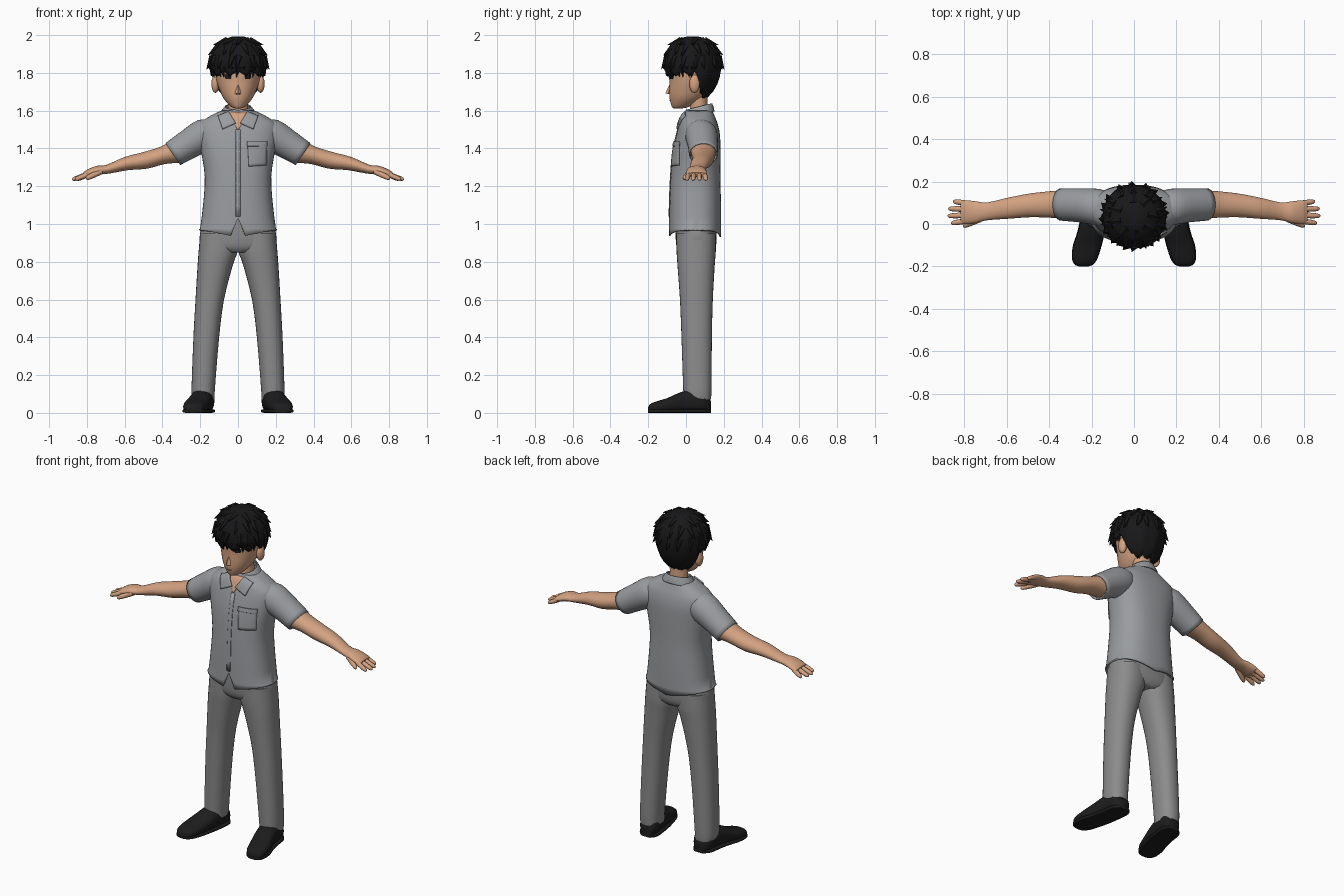
import bpy, bmesh, math, random
from math import sin, cos, pi
from mathutils import Vector, Matrix
from mathutils.bvhtree import BVHTree

if "Cube" in bpy.data.objects:
    bpy.data.objects.remove(bpy.data.objects["Cube"])
random.seed(4)


def material(name, r, g, b):
    m = bpy.data.materials.new(name)
    m.use_nodes = True
    m.diffuse_color = (r, g, b, 1)
    m.node_tree.nodes["Principled BSDF"].inputs["Base Color"].default_value = (r, g, b, 1)
    return m


SHIRT = material("shirt grey", .32, .335, .35)
PANTS = material("trouser grey", .26, .26, .265)
SKIN = material("skin", .65, .36, .22)
HAIR = material("hair black", .009, .009, .01)
SHOE = material("shoe black", .012, .012, .012)
EYE = material("eye dark", .01, .015, .025)


def finish(name, bm, mat, mirror=False, thick=0, angle=50):
    """Turn a bmesh into a smooth shaded object."""
    bmesh.ops.recalc_face_normals(bm, faces=bm.faces)
    mesh = bpy.data.meshes.new(name)
    bm.to_mesh(mesh)
    bm.free()
    mesh.materials.append(mat)
    ob = bpy.data.objects.new(name, mesh)
    bpy.context.collection.objects.link(ob)
    bpy.ops.object.select_all(action='DESELECT')
    ob.select_set(True)
    bpy.context.view_layer.objects.active = ob
    bpy.ops.object.shade_smooth_by_angle(angle=math.radians(angle))
    if thick:
        s = ob.modifiers.new("thickness", 'SOLIDIFY')
        s.thickness, s.offset = thick, -1
    if mirror:
        ob.modifiers.new("mirror", 'MIRROR')
    return ob


def spline(rows, steps):
    """Pass a smooth curve through the rows."""
    out = []
    for i in range(len(rows) - 1):
        a, b, c, d = (rows[min(max(i + k, 0), len(rows) - 1)] for k in (-1, 0, 1, 2))
        for s in range(steps):
            t = s / steps
            out.append([q + t / 2 * (r - p + t * (2*p - 5*q + 4*r - w + t * (3*(q - r) + w - p)))
                        for p, q, r, w in zip(a, b, c, d)])
    return out + [list(rows[-1])]


def loft(rings, u=(1, 0, 0), v=(0, 1, 0), power=2, n=32, steps=3, closed=True):
    """Skin rings of (x, y, z, radius along u, radius along v)."""
    bm = bmesh.new()
    u, v = Vector(u), Vector(v)
    loops = []
    for x, y, z, ru, rv in spline(rings, steps):
        loop = []
        for k in range(n):
            a = 2 * pi * k / n
            c, s = (math.copysign(abs(f(a)) ** (2 / power), f(a)) for f in (cos, sin))
            loop.append(bm.verts.new(Vector((x, y, z)) + u * c * ru + v * s * rv))
        loops.append(loop)
    for p, q in zip(loops, loops[1:]):
        for k in range(n):
            j = (k + 1) % n
            bm.faces.new((p[k], p[j], q[j], q[k]))
    if closed:
        bm.faces.new(loops[0])
        bm.faces.new(loops[-1])
    return bm


def upright(rows):
    """Rows of (z, back and front y, half width) become centred rings."""
    return [(0, (y0 + y1) / 2, z, w, (y1 - y0) / 2) for z, y0, y1, w in rows]


def surface(ob):
    m = ob.data
    return BVHTree.FromPolygons([p.co for p in m.vertices], [p.vertices for p in m.polygons])


def plate(name, tree, corners, mat, lift=.004, thick=.004, mirror=False, n=8):
    """Thin patch pressed onto the front of a surface; corners are (x, z)."""
    bm = bmesh.new()
    a, b, c, d = (Vector(p) for p in corners)
    grid = []
    for i in range(n + 1):
        row = []
        for j in range(n + 1):
            p = a.lerp(b, j / n).lerp(d.lerp(c, j / n), i / n)
            hit = tree.ray_cast(Vector((p.x, -1, p.y)), Vector((0, 1, 0)))[0]
            y = hit.y if hit else 0
            row.append(bm.verts.new((p.x, y - lift, p.y)))
        grid.append(row)
    for p, q in zip(grid, grid[1:]):
        for j in range(n):
            bm.faces.new((p[j], p[j + 1], q[j + 1], q[j]))
    return finish(name, bm, mat, mirror, thick)


def ball(name, centre, scale, mat, mirror=False):
    bm = bmesh.new()
    bmesh.ops.create_uvsphere(bm, u_segments=20, v_segments=12, radius=1,
                              matrix=Matrix.Translation(centre) @ Matrix.Diagonal((*scale, 1)))
    return finish(name, bm, mat, mirror)


# Shirt body with a hem that dips in front and a small slit
bm = loft(upright([(.93, -.09, .185, .207), (1.1, -.088, .185, .185), (1.25, -.082, .182, .176),
                   (1.38, -.07, .182, .195), (1.47, -.052, .18, .212), (1.53, -.035, .168, .205),
                   (1.57, -.02, .152, .15), (1.6, 0, .14, .09)]), power=2.4, n=48)
for p in bm.verts:
    if p.co.z < .94:
        p.co.z += .2 * abs(p.co.x)
    if abs(p.co.x) < .005 and p.co.y < 0:
        p.co.z = max(p.co.z, 1.03)
bmesh.ops.delete(bm, geom=[f for f in bm.faces if len(f.verts) > 4], context='FACES_ONLY')
shirt_body = finish("shirt_body", bm, SHIRT, thick=.008)
chest = surface(shirt_body)

# Short sleeves
slope = (.56, 0, .83)
bm = loft([(.1, .075, 1.51, .05, .06), (.165, .08, 1.478, .086, .085),
           (.26, .088, 1.423, .078, .08), (.345, .092, 1.37, .07, .076)],
          u=slope, closed=False)
finish("sleeve", bm, SHIRT, True, .006)

# Collar, placket, neck opening and pocket
bm = loft([(0, .066, 1.575, .105, .085), (0, .068, 1.6, .086, .078), (0, .068, 1.622, .07, .07)], closed=False)
for p in bm.verts:
    p.co.z += .25 * (p.co.y - .068)
finish("collar_band", bm, SHIRT, thick=.006)
plate("neck_opening", chest, [(-.05, 1.592), (.05, 1.592), (.003, 1.5), (-.003, 1.5)], SKIN)
plate("collar_flap", chest, [(.05, 1.597), (.108, 1.575), (.082, 1.503), (.012, 1.535)],
      SHIRT, .012, .008, True)
plate("button_placket", chest, [(-.012, 1.5), (.012, 1.5), (.012, 1.04), (-.012, 1.04)], SHIRT, .003, .003)
plate("pocket", chest, [(.05, 1.435), (.155, 1.435), (.152, 1.31), (.058, 1.305)], SHIRT, .007, .007)
plate("pocket_flap", chest, [(.048, 1.437), (.157, 1.437), (.157, 1.412), (.048, 1.412)], SHIRT, .01, .005)

# Trousers
bm = loft(upright([(.85, -.03, .14, .09), (.88, -.05, .158, .19), (.95, -.055, .162, .201),
                   (1.05, -.05, .15, .17)]), power=2.4, n=40)
finish("trouser_hips", bm, PANTS)
legs = [(.07, .125, .243, -.012, .132), (.13, .122, .246, -.015, .135), (.4, .1, .236, -.024, .137),
        (.6, .074, .225, -.032, .142), (.78, .028, .214, -.045, .152),
        (.86, .001, .208, -.05, .158), (.95, .0, .2, -.05, .156)]
bm = loft([((a + b) / 2, (c + d) / 2, z, (b - a) / 2, (d - c) / 2) for z, a, b, c, d in legs], power=2.25)
finish("trouser_leg", bm, PANTS, True)

# Shoes turned slightly outward, each with a flat sole
shoe = [(.132, .178, .03, .06), (.1, .182, .056, .115), (.03, .19, .06, .125), (-.04, .203, .062, .105),
        (-.1, .22, .065, .078), (-.16, .232, .058, .06), (-.19, .236, .042, .046), (-.2, .237, .02, .03)]
bm = loft([(x, y, h / 2, w, h / 2) for y, x, w, h in shoe], v=(0, 0, 1), power=2.4)
finish("shoe_upper", bm, SHOE, True)
bm = loft([(x, y, .01, w + .003, .01) for y, x, w, h in shoe], v=(0, 0, 1), power=5)
finish("shoe_sole", bm, SHOE, True)

# Arm running into the palm
bm = loft([(.325, .092, 1.385, .063, .068), (.4, .092, 1.363, .047, .062), (.49, .088, 1.337, .045, .056),
           (.59, .075, 1.32, .036, .05), (.69, .06, 1.29, .024, .042), (.74, .056, 1.285, .024, .05),
           (.79, .056, 1.27, .02, .056), (.815, .056, 1.262, .012, .052)],
          u=(.25, 0, .97))
finish("arm", bm, SKIN, True)


def finger(name, start, end, r):
    a, b = Vector(start), Vector(end)
    rings = [(*a.lerp(b, t), r * k, r * k) for t, k in ((0, 1), (.5, 1), (.88, .8), (1, .3))]
    finish(name, loft(rings, u=(.3, 0, .95), n=12), SKIN, True)


for i, tip in enumerate((.862, .878, .875, .852)):
    finger("finger_%d" % (i + 1), (.79, .014 + .028 * i, 1.265), (tip, .004 + .034 * i, 1.235), .013)
finger("thumb", (.72, .025, 1.28), (.805, -.01, 1.24), .015)

# Neck and head
finish("neck", loft([(0, .07, 1.53, .062, .056), (0, .068, 1.6, .053, .048), (0, .066, 1.7, .055, .046)]), SKIN)
bm = loft(upright([(1.612, -.065, -.02, .016), (1.622, -.075, .02, .038), (1.66, -.086, .088, .073),
                   (1.7, -.089, .125, .094), (1.75, -.088, .155, .112), (1.8, -.09, .165, .12),
                   (1.86, -.085, .16, .12), (1.92, -.05, .13, .09)]))
head = finish("head", bm, SKIN)
face = surface(head)
ball("ear", (.12, .045, 1.742), (.021, .028, .048), SKIN, True)
bm = bmesh.new()
bmesh.ops.create_cone(bm, cap_ends=True, segments=4, radius1=.016, radius2=.004, depth=.055,
                      matrix=Matrix.Translation((0, -.088, 1.715)) @ Matrix.Rotation(-.22, 4, 'X'))
finish("nose", bm, SKIN)
plate("eye", face, [(.036, 1.792), (.07, 1.79), (.066, 1.768), (.04, 1.768)], EYE, mirror=True)
plate("eyebrow", face, [(.03, 1.822), (.08, 1.822), (.08, 1.814), (.03, 1.812)], HAIR, mirror=True)
plate("mouth", face, [(-.016, 1.657), (.016, 1.657), (.014, 1.654), (-.014, 1.654)], SKIN, .003, .003)

# Hair cap: short above the face and ears, long at the nape
centre = Vector((0, .036, 1.85))


def hair_point(a, z):
    h = (z - centre.z) / (.145 if z > centre.z else .21)
    r = .15 * math.sqrt(max(0, 1 - h * h))
    return centre + Vector((cos(a) * r, sin(a) * r, z - centre.z))


def hair_edge(a):
    t = min(max((sin(a) - .1) / .45, 0), 1)
    return 1.797 - .125 * t * t * (3 - 2 * t)


bm = bmesh.new()
n, rows, cap = 64, 14, []
for i in range(rows + 1):
    loop = []
    for k in range(n):
        a, t = 2 * pi * k / n, i / rows
        low = hair_edge(a) + .014 * (abs(k % 6 - 3) - 1.5) / 1.5
        p = hair_point(a, low + (1.992 - low) * cos(t * pi / 2))
        bump = 1 + .02 * t * sin(11 * a + 3 * t)
        loop.append(bm.verts.new((p.x * bump, centre.y + (p.y - centre.y) * bump, p.z)))
    cap.append(loop)
bm.faces.new(cap[0])
for p, q in zip(cap, cap[1:]):
    for k in range(n):
        bm.faces.new((p[k], p[(k + 1) % n], q[(k + 1) % n], q[k]))
finish("hair_cap", bm, HAIR, thick=.012)

# Pointed locks lying on the cap, and a ring of them forming the fringe
bm = bmesh.new()


def lock(a, z, length, width, lift):
    p = hair_point(a, z)
    out = (p - centre).normalized()
    down = (out * out.z - Vector((0, 0, 1))).normalized()
    side = out.cross(down)
    d = (down + out * lift + side * random.uniform(-.35, .35)).normalized()
    turn = d.to_track_quat('Z', 'Y').to_matrix().to_4x4()
    bmesh.ops.create_cone(bm, cap_ends=True, segments=6, radius1=width, radius2=.001, depth=length,
                          matrix=Matrix.Translation(p - out * .012 + d * length * .4) @ turn)


for z, count in ((1.975, 8), (1.94, 13), (1.88, 16)):
    for k in range(count):
        lock(2 * pi * (k + random.random() * .5) / count, z, .075, .024, .3)
for k in range(15):
    a = pi + pi * k / 14
    lock(a, hair_edge(a) + .03, .06, .02, .02)
finish("hair_locks", bm, HAIR)
